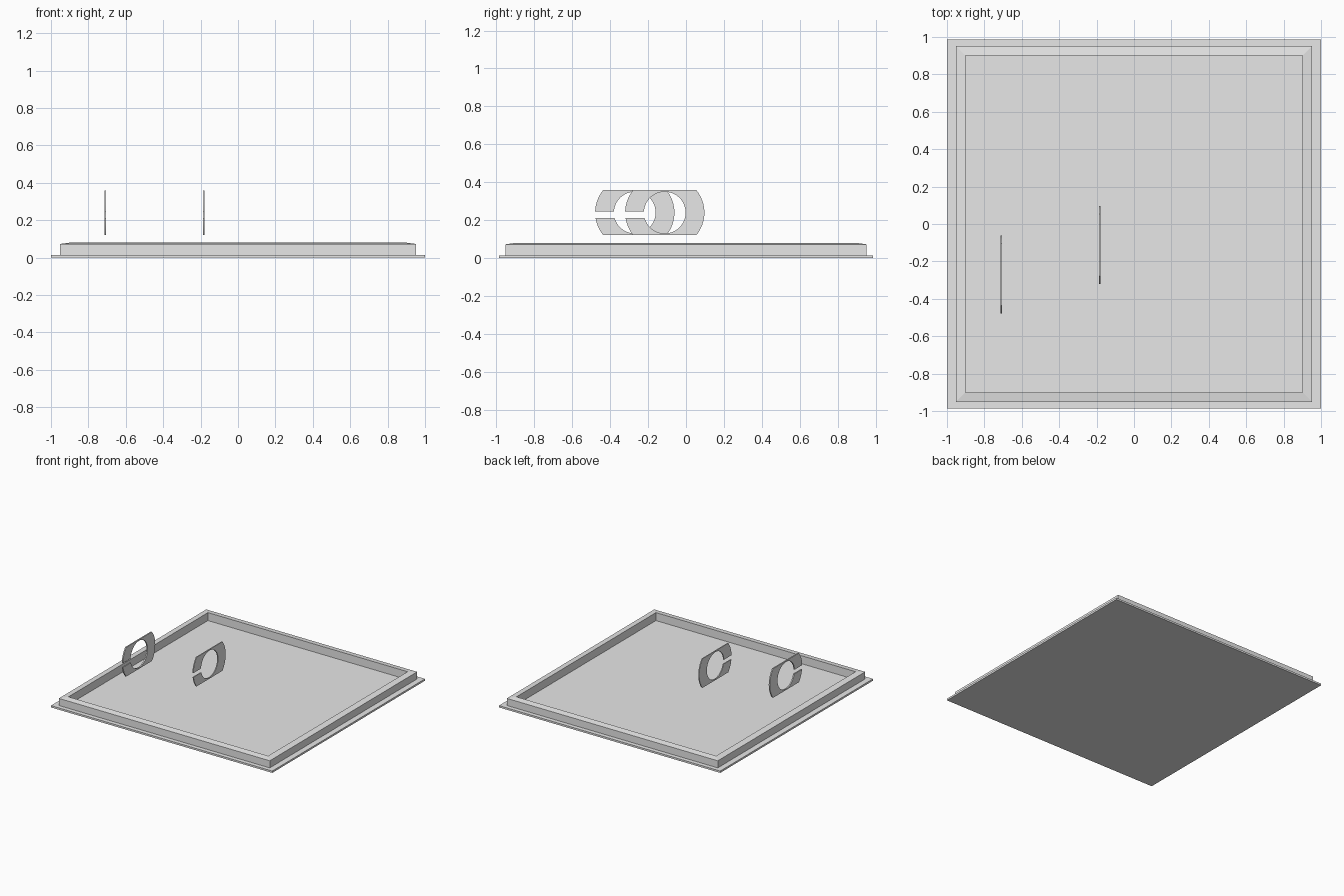
import bpy, bmesh, math
from mathutils import Vector

cube = bpy.data.objects.get("Cube")
if cube:
    bpy.data.objects.remove(cube, do_unlink=True)

grey = bpy.data.materials.new("plain_grey")
grey.use_nodes = True
colour = (0.8, 0.8, 0.8, 1)
grey.diffuse_color = colour
grey.node_tree.nodes["Principled BSDF"].inputs["Base Color"].default_value = colour


def finish(bm, name):
    bmesh.ops.recalc_face_normals(bm, faces=bm.faces)
    mesh = bpy.data.meshes.new(name)
    bm.to_mesh(mesh)
    bm.free()
    mesh.materials.append(grey)
    obj = bpy.data.objects.new(name, mesh)
    bpy.context.collection.objects.link(obj)
    return obj


def square_loops(name, profile, closed):
    """Stack rectangular loops given as (half x, half y, z) and skin them."""
    bm = bmesh.new()
    loops = [[bm.verts.new((sx * hx, sy * hy, z))
              for sx, sy in ((-1, -1), (1, -1), (1, 1), (-1, 1))]
             for hx, hy, z in profile]
    pairs = list(zip(loops, loops[1:]))
    if closed:
        pairs.append((loops[-1], loops[0]))
    else:
        bm.faces.new(loops[0])
        bm.faces.new(loops[-1])
    for a, b in pairs:
        for i in range(4):
            j = (i + 1) % 4
            bm.faces.new((a[i], a[j], b[j], b[i]))
    return finish(bm, name)


def arc(cy, cz, radius, start, end, steps):
    return [(cy + radius * math.cos(start + (end - start) * i / steps),
             cz + radius * math.sin(start + (end - start) * i / steps))
            for i in range(steps + 1)]


def split_ring(name, x, y, z, thickness):
    """Flat-topped ring standing in the YZ plane, slotted on its -y end."""
    half_w, half_h, hole, end_r = 0.209, 0.119, 0.11, 0.187
    slot_top, slot_low = 0.005, -0.029
    shift = half_w - end_r
    corner = math.asin(half_h / end_r)
    top = math.asin(slot_top / end_r)
    low = math.asin(slot_low / end_r)
    # outer edge anticlockwise from below the slot to above it
    outline = arc(-shift, 0, end_r, math.pi - low, math.pi + corner, 8)
    outline += arc(shift, 0, end_r, -corner, corner, 16)
    outline += arc(-shift, 0, end_r, math.pi - corner, math.pi - top, 8)
    # hole edge back round to the slot
    outline += arc(0, 0, hole, math.pi - math.asin(slot_top / hole),
                   -math.pi - math.asin(slot_low / hole), 40)
    bm = bmesh.new()
    face = bm.faces.new([bm.verts.new((x - thickness / 2, y + a, z + b))
                         for a, b in outline])
    solid = bmesh.ops.extrude_face_region(bm, geom=[face], use_keep_orig=True)
    moved = [v for v in solid["geom"] if isinstance(v, bmesh.types.BMVert)]
    bmesh.ops.translate(bm, verts=moved, vec=Vector((thickness, 0, 0)))
    bmesh.ops.triangulate(bm, faces=[f for f in bm.faces if len(f.verts) > 4])
    obj = finish(bm, name)
    bpy.ops.object.select_all(action="DESELECT")
    obj.select_set(True)
    bpy.context.view_layer.objects.active = obj
    bpy.ops.object.shade_smooth_by_angle(angle=math.radians(30))


# Thin base plate
square_loops("base_plate", [(1, 0.986, 0), (1, 0.986, 0.015)], False)

# Raised rim with a top that slopes gently outward
square_loops("raised_rim", [(0.953, 0.951, 0.012), (0.953, 0.951, 0.073),
                            (0.902, 0.9, 0.08), (0.902, 0.9, 0.012)], True)

# Two slotted rings standing above the tray
split_ring("inner_split_ring", -0.183, -0.112, 0.24, 0.008)
split_ring("outer_split_ring", -0.71, -0.27, 0.24, 0.01)
